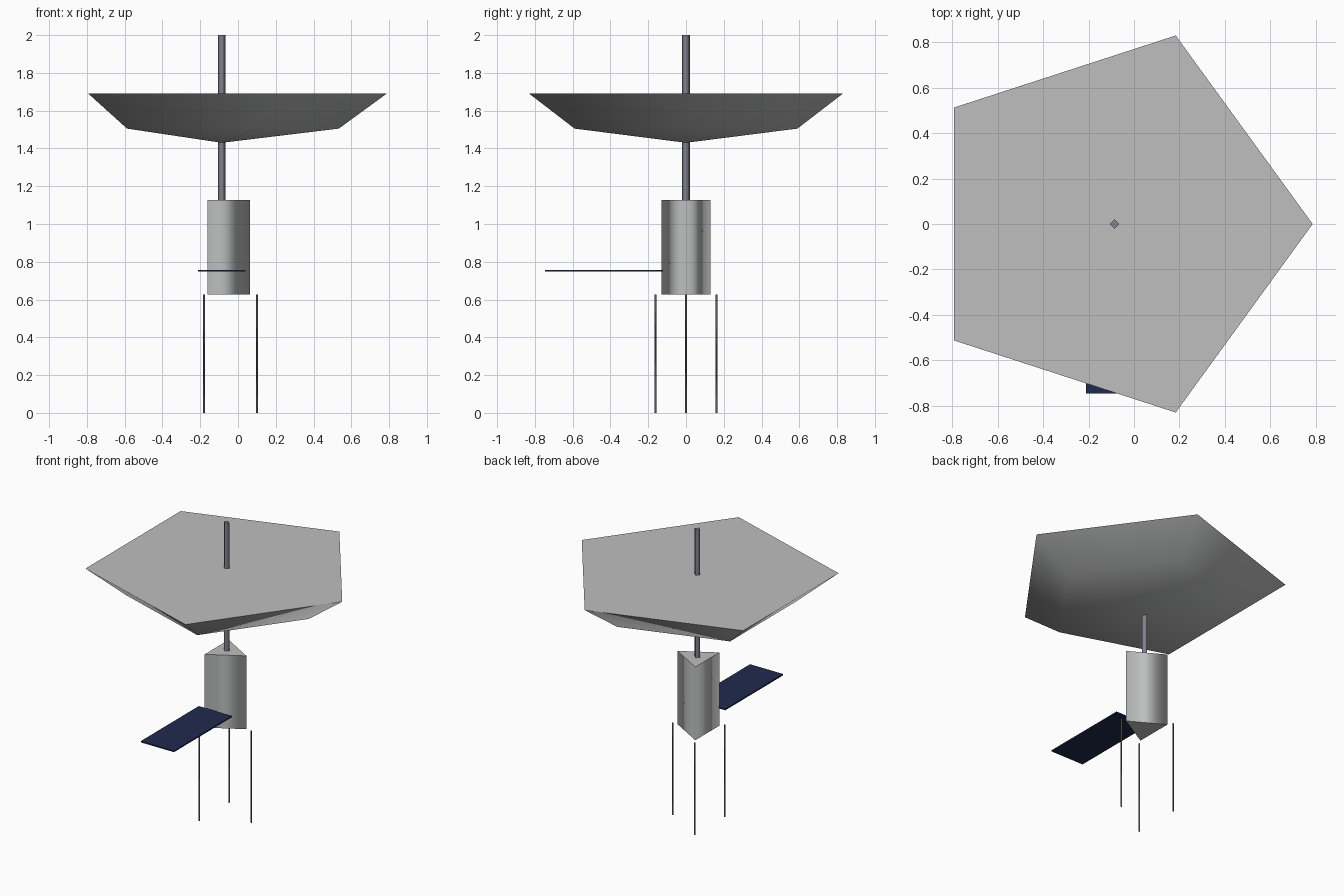
import bpy, bmesh
from math import cos, sin, tau

if "Cube" in bpy.data.objects:
    bpy.data.objects.remove(bpy.data.objects["Cube"], do_unlink=True)

AXIS_X = -0.086  # common axis of mast, body and dish


def material(name, rgb):
    m = bpy.data.materials.new(name)
    m.use_nodes = True
    m.diffuse_color = (*rgb, 1)
    m.node_tree.nodes["Principled BSDF"].inputs["Base Color"].default_value = (*rgb, 1)
    return m


pale_grey = material("pale grey", (0.51, 0.52, 0.515))
steel = material("steel grey", (0.22, 0.23, 0.27))
dark_grey = material("dark grey", (0.10, 0.105, 0.10))
navy = material("navy blue", (0.014, 0.023, 0.075))


def finish(name, bm, mat):
    bmesh.ops.recalc_face_normals(bm, faces=bm.faces)
    mesh = bpy.data.meshes.new(name)
    bm.to_mesh(mesh)
    bm.free()
    mesh.materials.append(mat)
    obj = bpy.data.objects.new(name, mesh)
    bpy.context.collection.objects.link(obj)
    return obj


def lathe(name, profile, sides, mat, x=AXIS_X, y=0.0):
    """Revolve (radius, z) points; smooth walls, sharp flat caps."""
    bm = bmesh.new()
    rings = []
    for r, z in profile:
        count = sides if r > 0 else 1
        rings.append([bm.verts.new((x + r * cos(tau * i / sides), y + r * sin(tau * i / sides), z))
                      for i in range(count)])
    for low, high in zip(rings, rings[1:]):
        for i in range(sides):
            j = (i + 1) % sides
            if len(low) == 1:
                bm.faces.new((low[0], high[j], high[i])).smooth = True
            else:
                bm.faces.new((low[i], low[j], high[j], high[i])).smooth = True
    for ring in (rings[0], rings[-1]):
        if len(ring) > 1:
            cap = bm.faces.new(ring)
            for edge in cap.edges:
                edge.smooth = False
    return finish(name, bm, mat)


# Five-sided dish, triangular body and square mast
lathe("dish", [(0, 1.43), (0.62, 1.505), (0.873, 1.69)], 5, pale_grey)
lathe("body", [(0.15, 0.627), (0.15, 1.127)], 3, pale_grey)
lathe("mast", [(0.02, 1.1), (0.02, 2.0)], 4, steel)

# Three thin legs standing clear of the body corners
for i, label in enumerate(("side", "back", "front")):
    a = tau * i / 3
    lathe(label + "_leg", [(0.006, 0), (0.006, 0.627)], 4, dark_grey,
          AXIS_X + 0.187 * cos(a), 0.187 * sin(a))

# Single solar panel reaching forward
bm = bmesh.new()
bmesh.ops.create_cube(bm, size=1)
bmesh.ops.scale(bm, verts=bm.verts, vec=(0.25, 0.625, 0.009))
bmesh.ops.translate(bm, verts=bm.verts, vec=(AXIS_X, -0.434, 0.753))
finish("solar_panel", bm, navy)
